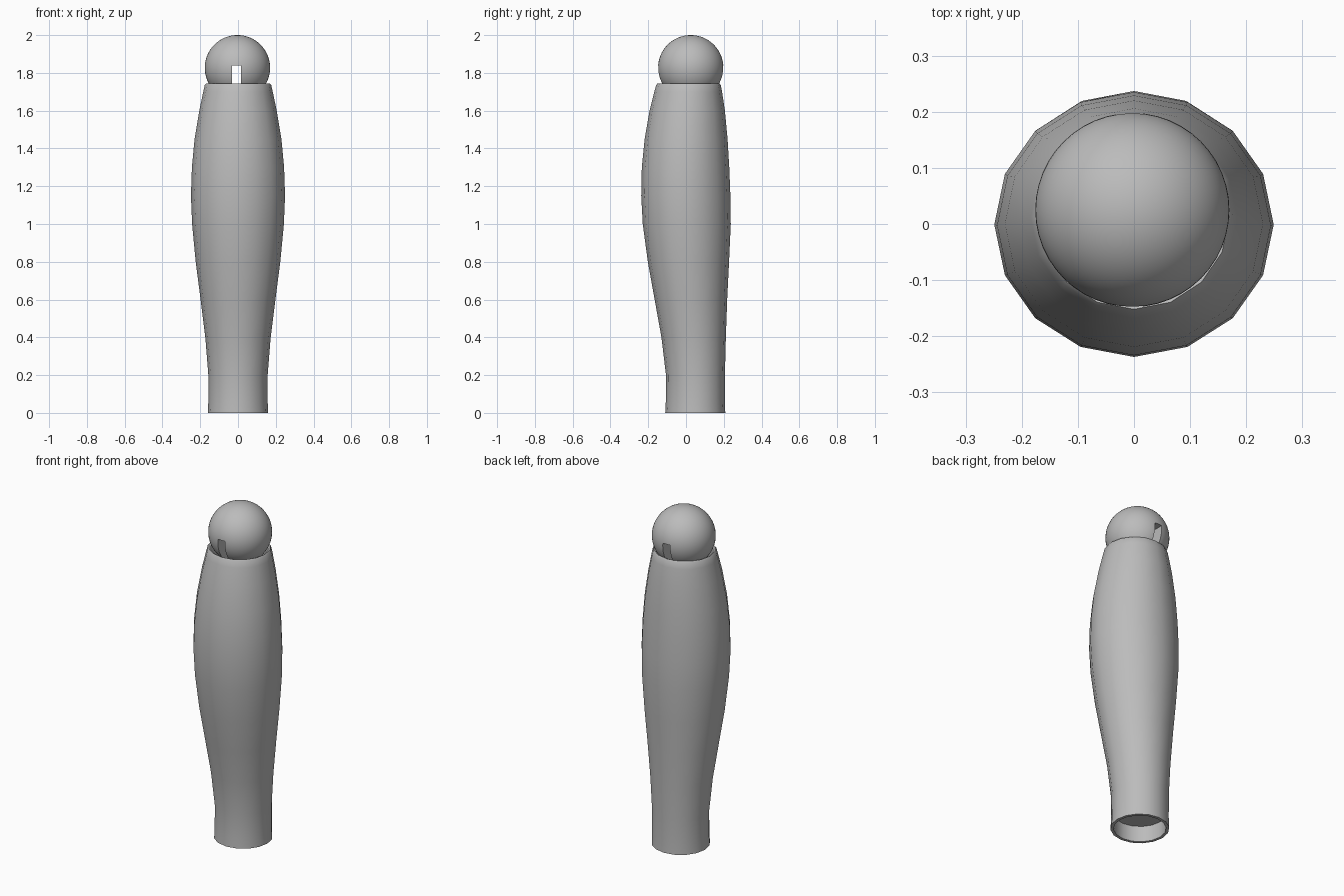
import bpy, bmesh, math

cube = bpy.data.objects.get("Cube")
if cube:
    bpy.data.objects.remove(cube, do_unlink=True)

grey = bpy.data.materials.new("plain grey")
grey.use_nodes = True
colour = (0.5, 0.5, 0.5, 1)
grey.diffuse_color = colour
grey.node_tree.nodes["Principled BSDF"].inputs["Base Color"].default_value = colour

SIDES = 16
WALL = 0.017


def add_object(name, bm):
    bmesh.ops.recalc_face_normals(bm, faces=bm.faces)
    mesh = bpy.data.meshes.new(name)
    bm.to_mesh(mesh)
    bm.free()
    mesh.materials.append(grey)
    obj = bpy.data.objects.new(name, mesh)
    bpy.context.collection.objects.link(obj)
    return obj


def select_only(obj):
    bpy.ops.object.select_all(action="DESELECT")
    obj.select_set(True)
    bpy.context.view_layer.objects.active = obj


def smooth(obj):
    select_only(obj)
    bpy.ops.object.shade_smooth_by_angle(angle=math.radians(35))


# Limb: height, half width, front y, back y
profile = [
    (0.0, 0.160, -0.110, 0.208),
    (0.06, 0.157, -0.107, 0.206),
    (0.2, 0.157, -0.106, 0.206),
    (0.4, 0.173, -0.130, 0.211),
    (0.6, 0.198, -0.166, 0.218),
    (0.8, 0.224, -0.202, 0.228),
    (1.0, 0.243, -0.229, 0.237),
    (1.15, 0.249, -0.237, 0.235),
    (1.3, 0.244, -0.234, 0.229),
    (1.45, 0.230, -0.219, 0.220),
    (1.6, 0.205, -0.193, 0.206),
    (1.7, 0.184, -0.168, 0.191),
    (1.735, 0.176, -0.158, 0.184),
]


def inset(row, z, amount):
    _, half, front, back = row
    return (z, half - amount, front + amount, back - amount)


# The loft runs from the lower socket floor, round the outside, to the upper one
first, last = profile[0], profile[-1]
rows = [inset(first, 0.095, WALL), inset(first, 0.0, WALL)]
rows += profile
rows += [inset(last, 1.743, 0.006), inset(last, 1.738, WALL), inset(last, 1.64, WALL)]

bm = bmesh.new()
rings = []
for z, half, front, back in rows:
    ring = []
    for i in range(SIDES):
        a = math.tau * i / SIDES
        y = (front + back) / 2 + (back - front) / 2 * math.sin(a)
        ring.append(bm.verts.new((half * math.cos(a), y, z)))
    rings.append(ring)
for low, high in zip(rings, rings[1:]):
    for i in range(SIDES):
        j = (i + 1) % SIDES
        bm.faces.new((low[i], low[j], high[j], high[i]))
bm.faces.new(rings[0])
bm.faces.new(rings[-1])
smooth(add_object("limb", bm))

# Ball joint
bm = bmesh.new()
bmesh.ops.create_uvsphere(bm, u_segments=48, v_segments=32, radius=0.173)
bmesh.ops.translate(bm, verts=bm.verts, vec=(-0.003, 0.025, 1.827))
ball = add_object("joint_ball", bm)

# Slot passing through the lower half of the ball
bm = bmesh.new()
bmesh.ops.create_cube(bm, size=1)
bmesh.ops.scale(bm, verts=bm.verts, vec=(0.048, 0.8, 0.24))
bmesh.ops.translate(bm, verts=bm.verts, vec=(-0.008, 0, 1.72))
cutter = add_object("slot_cutter", bm)
cutter.hide_render = True

cut = ball.modifiers.new("slot", "BOOLEAN")
cut.operation = "DIFFERENCE"
cut.object = cutter
select_only(ball)
bpy.ops.object.modifier_apply(modifier=cut.name)
bpy.data.objects.remove(cutter, do_unlink=True)
smooth(ball)
